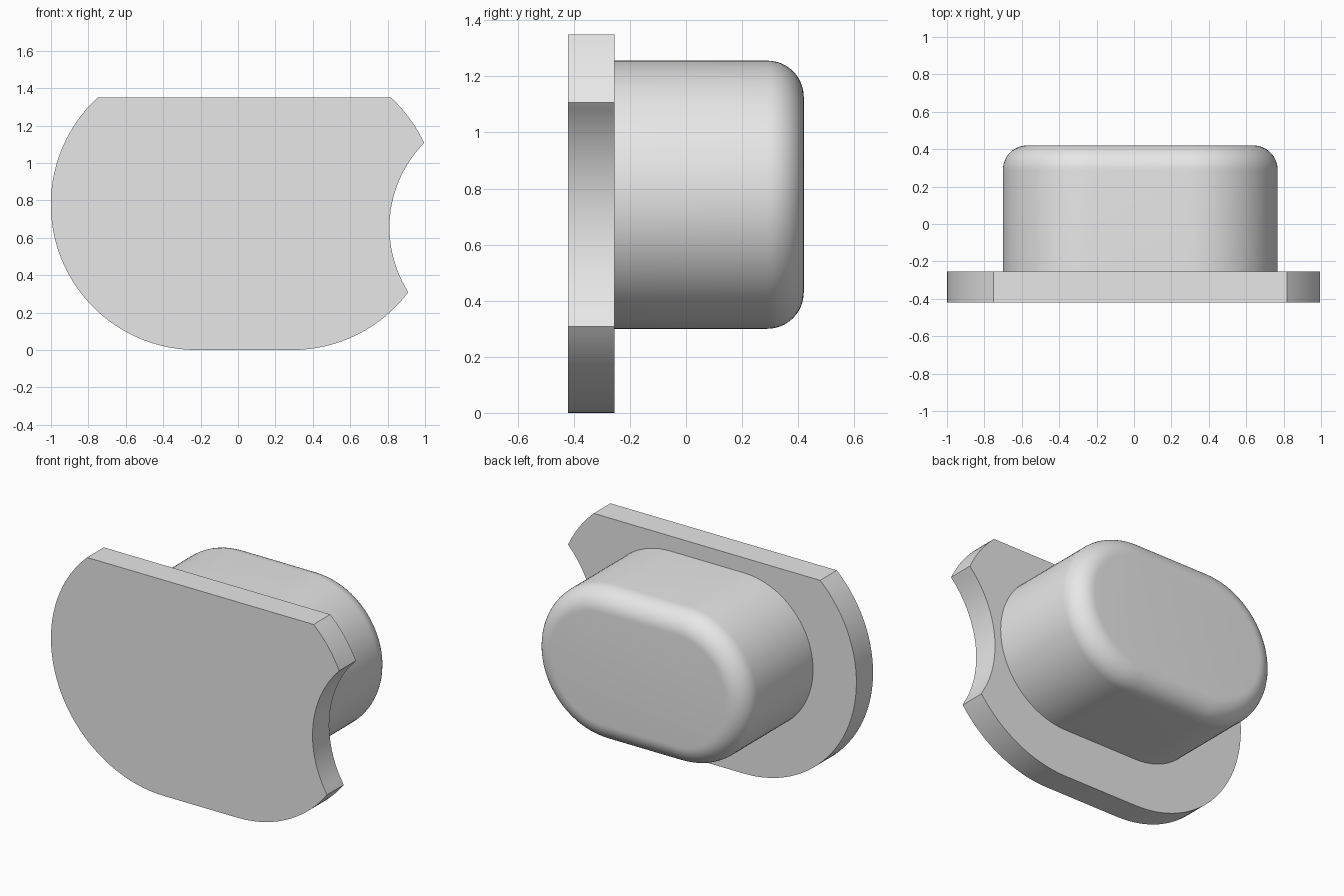
import bpy, bmesh
from math import sin, cos, pi, atan2, sqrt

cube = bpy.data.objects.get("Cube")
if cube:
    bpy.data.objects.remove(cube, do_unlink=True)

grey = bpy.data.materials.new("light grey")
grey.diffuse_color = (0.8, 0.8, 0.8, 1)
grey.use_nodes = True
grey.node_tree.nodes["Principled BSDF"].inputs["Base Color"].default_value = (0.8, 0.8, 0.8, 1)

# Shared slot centres
LEFT, RIGHT, MID = -0.223, 0.29, 0.778


def arc(cx, cz, r, a, b, n=40):
    steps = [a + (b - a) * i / n for i in range(n + 1)]
    return [(cx + r * cos(t), cz + r * sin(t)) for t in steps]


def loft(name, sections):
    """Skin (y, outline) sections of equal point count and cap both ends."""
    bm = bmesh.new()
    rings = [[bm.verts.new((x, y, z)) for x, z in pts] for y, pts in sections]
    for low, high in zip(rings, rings[1:]):
        for i in range(len(low)):
            bm.faces.new((low[i - 1], low[i], high[i], high[i - 1]))
    bm.faces.new(rings[0])
    bm.faces.new(rings[-1])
    bmesh.ops.recalc_face_normals(bm, faces=bm.faces)
    mesh = bpy.data.meshes.new(name)
    bm.to_mesh(mesh)
    bm.free()
    mesh.materials.append(grey)
    obj = bpy.data.objects.new(name, mesh)
    bpy.context.collection.objects.link(obj)
    bpy.ops.object.select_all(action="DESELECT")
    obj.select_set(True)
    bpy.context.view_layer.objects.active = obj
    bpy.ops.object.shade_smooth_by_angle(angle=pi / 6)
    return obj


# Flange: slot outline with a flat top and a round bite in the left edge
R, TOP = MID, 1.35
rise = TOP - MID
top_angle = atan2(rise, sqrt(R * R - rise * rise))
bite_x, bite_z, bite_r = 1.452, 0.655, 0.642
upper, lower = (1.0, 1.11), (0.91, 0.307)


def angle_to(point, cx, cz):
    return atan2(point[1] - cz, point[0] - cx)


outline = arc(LEFT, MID, R, pi - top_angle, 1.5 * pi)
outline += arc(RIGHT, MID, R, -pi / 2, angle_to(lower, RIGHT, MID))
bite_start = angle_to(lower, bite_x, bite_z) + 2 * pi
bite_end = angle_to(upper, bite_x, bite_z)
outline += arc(bite_x, bite_z, bite_r, bite_start, bite_end)[1:-1]
outline += arc(RIGHT, MID, R, angle_to(upper, RIGHT, MID), top_angle, 12)
loft("flange", [(-0.42, outline), (-0.255, outline)])


# Plug: slot-shaped body with a rounded back rim
def slot(r):
    return arc(LEFT, MID, r, pi / 2, 1.5 * pi) + arc(RIGHT, MID, r, -pi / 2, pi / 2)


BODY, FILLET, BACK = 0.478, 0.13, 0.42
sections = [(-0.27, slot(BODY))]
for i in range(13):
    t = pi / 2 * i / 12
    sections.append((BACK - FILLET + FILLET * sin(t), slot(BODY - FILLET + FILLET * cos(t))))
loft("plug", sections)
